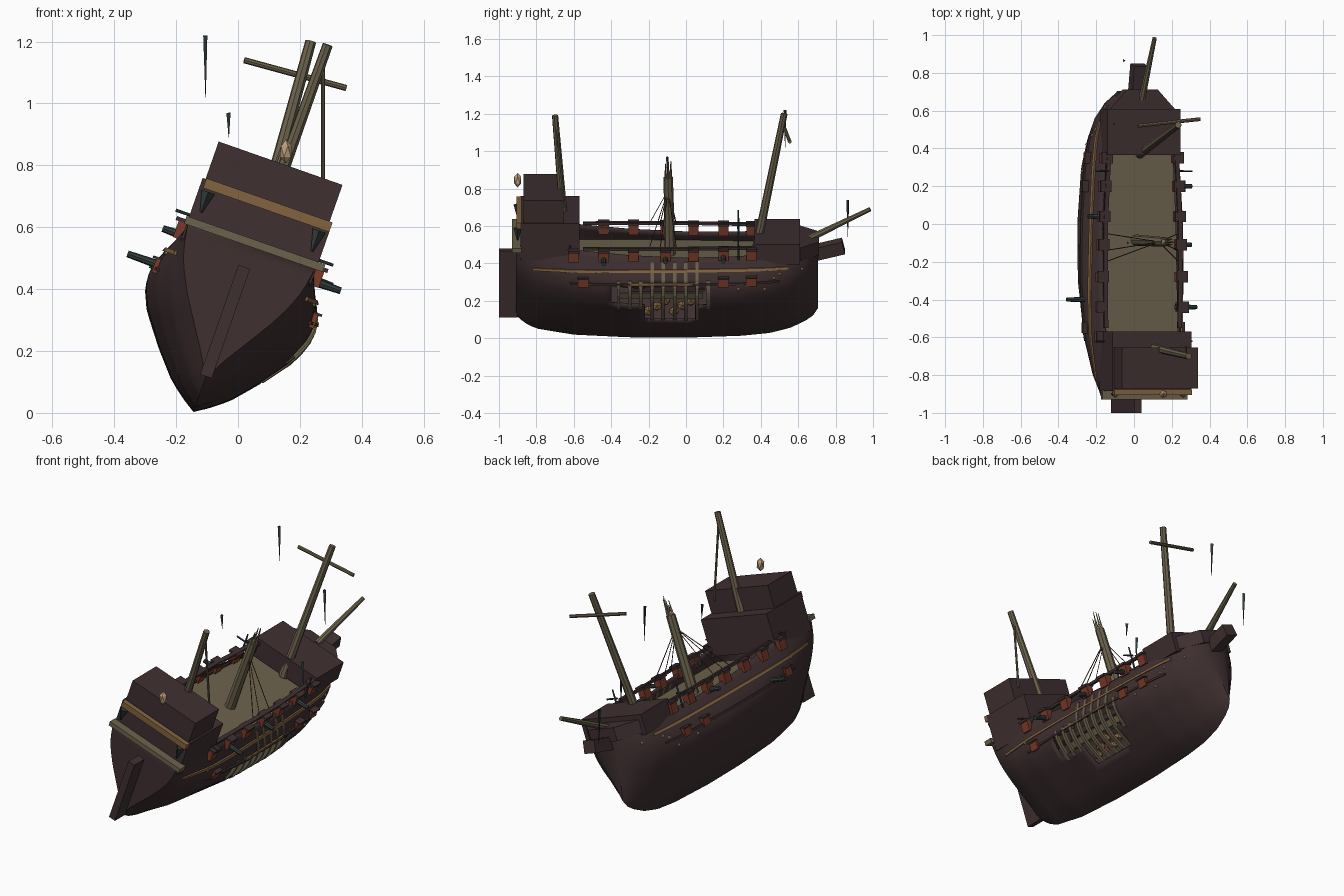
import bpy, bmesh, math, random
from mathutils import Matrix, Vector

if "Cube" in bpy.data.objects:
    bpy.data.objects.remove(bpy.data.objects["Cube"])

random.seed(4)
# Ship frame: keel line at the origin, rolled over to starboard
ROLL = Matrix.Translation((-0.145, 0, 0)) @ Matrix.Rotation(math.radians(19.3), 4, 'Y')
WORLD = Matrix.Identity(4)


def mat(name, c):
    m = bpy.data.materials.new(name)
    m.diffuse_color = (*c, 1)
    m.use_nodes = True
    m.node_tree.nodes["Principled BSDF"].inputs["Base Color"].default_value = m.diffuse_color
    return m


DARK = mat("dark hull wood", (0.050, 0.029, 0.030))
OLIVE = mat("weathered wood", (0.150, 0.124, 0.074))
BROWN = mat("brown trim", (0.225, 0.125, 0.050))
RED = mat("red port", (0.190, 0.042, 0.022))
TEAL = mat("dark teal iron", (0.032, 0.048, 0.048))
TAN = mat("pale tan", (0.50, 0.34, 0.20))
ROPE = mat("rope", (0.085, 0.040, 0.025))


def finish(bm, name, m, frame=ROLL, smooth=False):
    bmesh.ops.recalc_face_normals(bm, faces=bm.faces)
    me = bpy.data.meshes.new(name)
    bm.to_mesh(me)
    bm.free()
    ob = bpy.data.objects.new(name, me)
    bpy.context.collection.objects.link(ob)
    me.materials.append(m)
    ob.matrix_world = frame
    if smooth:
        bpy.context.view_layer.objects.active = ob
        bpy.ops.object.select_all(action='DESELECT')
        ob.select_set(True)
        bpy.ops.object.shade_smooth_by_angle(angle=math.radians(35))
    return ob


def box(name, lo, hi, m, taper=1.0, tilt=0.0):
    """Box by corners; taper narrows the +y end, tilt pitches it up."""
    bm = bmesh.new()
    bmesh.ops.create_cube(bm, size=1)
    lo, hi = Vector(lo), Vector(hi)
    for v in bm.verts:
        if v.co.y > 0:
            v.co.x *= taper
        v.co = Vector([a * b for a, b in zip(v.co, hi - lo)])
    bm.transform(Matrix.Translation((lo + hi) / 2) @ Matrix.Rotation(tilt, 4, 'X'))
    return finish(bm, name, m)


def rod(name, a, b, r1, r2, m, frame=ROLL, sides=8):
    a, b = Vector(a), Vector(b)
    d = b - a
    bm = bmesh.new()
    bmesh.ops.create_cone(bm, cap_ends=True, segments=sides, radius1=r1, radius2=r2, depth=d.length)
    bm.transform(Matrix.Translation((a + b) / 2) @ d.to_track_quat('Z', 'Y').to_matrix().to_4x4())
    return finish(bm, name, m, frame)


def ball(name, p, r, m, scale=(1, 1, 1), frame=ROLL):
    bm = bmesh.new()
    bmesh.ops.create_icosphere(bm, subdivisions=1, radius=r)
    bm.transform(Matrix.Translation(p) @ Matrix.Diagonal((*scale, 1)))
    return finish(bm, name, m, frame)


def interp(xs, ys, x):
    x = min(max(x, xs[0]), xs[-1])
    for i in range(len(xs) - 1):
        if x <= xs[i + 1]:
            t = (x - xs[i]) / (xs[i + 1] - xs[i])
            return ys[i] + (ys[i + 1] - ys[i]) * t


# Hull stations: y, keel height, top height, half breadth, blend to the end section
ST = [(-.91, .13, .58, .22, 1), (-.86, .085, .58, .23, .8), (-.8, .055, .58, .24, .5),
      (-.6, .02, .575, .268, .15), (-.3, .005, .545, .285, 0), (0, .003, .53, .285, 0),
      (.3, .014, .535, .265, 0), (.45, .03, .55, .24, .1), (.56, .06, .56, .21, .25),
      (.64, .10, .56, .165, .5), (.68, .13, .56, .12, .7), (.705, .17, .56, .06, .8)]
COL = list(zip(*ST))
V = [0, .13, .29, .49, .6, .68, .76, .83, 1]
MID = [.02, .34, .6, .88, .97, 1, .98, .93, .75]
END = [.03, .17, .38, .64, .76, .84, .9, .94, 1]


def station(y):
    return [interp(COL[0], c, y) for c in COL[1:]]


def half(y, w):
    k, t, b, e = station(y)
    v = (w - k) / (t - k)
    return b * (interp(V, MID, v) * (1 - e) + interp(V, END, v) * e)


# Hull shell with a ragged breach on the starboard side
YS = [-.91 + .03 * i for i in range(51)] + [.64, .66, .68, .695, .705]
ROWS = 20
bm = bmesh.new()
rings = []
for y in YS:
    k, t, b, e = station(y)
    pts = []
    for j in range(-ROWS, ROWS + 1):
        w = k + (t - k) * abs(j) / ROWS
        pts.append(bm.verts.new((math.copysign(half(y, w), j) if j else 0, y, w)))
    rings.append(pts)
for a, b in zip(rings, rings[1:]):
    for j in range(2 * ROWS):
        c = (a[j].co + b[j + 1].co) / 2
        lower = -.23 < c.y < .06 and .17 < c.z < .40
        upper = -.39 < c.y < .12 and .28 < c.z < .385
        if not (c.x > 0 and (lower or upper)):
            bm.faces.new((a[j], a[j + 1], b[j + 1], b[j]))
bm.faces.new(rings[0])
bm.faces.new(rings[-1])
hull = finish(bm, "hull", DARK, smooth=True)
sol = hull.modifiers.new("planking", 'SOLIDIFY')
sol.thickness, sol.offset = .012, -1


def wale(name, y0, y1, w0, w1, m, side, out=.008, thick=.014, n=24):
    """Plank that follows the hull side."""
    bm = bmesh.new()
    prev = None
    for i in range(n + 1):
        y = y0 + (y1 - y0) * i / n
        ring = [bm.verts.new((side * (half(y, w) + o), y, w)) for w, o in
                ((w0, out), (w1, out), (w1, out - thick), (w0, out - thick))]
        if prev:
            for q in range(4):
                bm.faces.new((prev[q], prev[(q + 1) % 4], ring[(q + 1) % 4], ring[q]))
        else:
            bm.faces.new(ring)
        prev = ring
    bm.faces.new(prev)
    return finish(bm, name, m)


for s in (1, -1):
    wale("trim_stripe", -.82, .55, .462, .476, BROWN, s)
    wale("middle_wale", -.62, .50, .395, .405, DARK, s)
    wale("bulwark_rail", -.55, .37, .572, .586, DARK, s, out=.006, thick=.022)
wale("brown_lower_wale", -.30, .05, .40, .41, BROWN, 1)

# Deck
bm = bmesh.new()
prev = None
for i in range(31):
    y = -.62 + 1.24 * i / 30
    h = half(y, .475) - .008
    cur = [bm.verts.new((s * h, y, .475)) for s in (-1, 1)]
    if prev:
        bm.faces.new((prev[0], prev[1], cur[1], cur[0]))
    prev = cur
finish(bm, "deck", OLIVE)

# Frames and loose planks inside the breach
for i in range(9):
    y = -.37 + .06 * i
    mid = -.25 < y < .07
    lo, hi = (.165, .51) if mid else (.25, .42)
    bm = bmesh.new()
    prev = None
    for j in range(9):
        w = lo + (hi - lo) * j / 8
        h = half(y, w) + .004
        cur = [bm.verts.new(p) for p in ((h, y, w), (h, y + .018, w),
                                         (h - .02, y + .018, w), (h - .02, y, w))]
        if prev:
            for q in range(4):
                bm.faces.new((prev[q], prev[(q + 1) % 4], cur[(q + 1) % 4], cur[q]))
        else:
            bm.faces.new(cur)
        prev = cur
    bm.faces.new(prev)
    finish(bm, "hull_rib", OLIVE)
wale("inner_plank", -.36, .09, .30, .335, OLIVE, 1, out=-.045)
wale("inner_plank", -.30, .10, .345, .375, DARK, 1, out=-.045)
for i in range(6):
    ball("cargo", (.17 + .01 * (i % 2), -.2 + .045 * i, .215 + .03 * (i % 3)), .03,
         BROWN, (1, 1, random.uniform(.8, 1.4)))

# Castles, beakhead and rudder
box("aft_castle", (-.222, -.885, .52), (.222, -.57, .727), DARK)
box("poop_cabin", (-.212, -.87, .72), (.212, -.655, .855), DARK)
box("forecastle", (-.205, .365, .49), (.205, .61, .602), DARK)
box("beak_deck", (-.19, .6, .50), (.19, .712, .575), DARK, taper=.45)
box("beak_block", (-.038, .66, .465), (.038, .845, .535), DARK, tilt=math.radians(14))
box("rudder", (-.02, -1.0, .125), (.02, -.90, .50), DARK)
box("stern_plank", (-.21, -.905, .697), (.222, -.88, .73), BROWN)
box("stern_beam", (-.23, -.93, .568), (.245, -.88, .594), OLIVE)
for s in (1, -1):
    rod("stern_bracket", (s * .19, -.9, .62), (s * .19, -.9, .69), .004, .022, TEAL, sides=4)
ball("stern_lantern", (.155, -.9, .845), .028, TAN, (.8, .8, 1.4), WORLD)

# Masts, yard and bowsprit
rod("fore_mast", (.03, .37, .45), (.235, .525, 1.20), .024, .018, OLIVE, WORLD)
rod("mizzen_mast", (.10, -.655, .66), (.29, -.70, 1.19), .022, .017, OLIVE, WORLD)
rod("mizzen_stay", (.275, -.69, 1.14), (.275, -.65, .70), .006, .006, OLIVE, WORLD)
rod("fore_yard", (.02, .52, 1.14), (.35, .555, 1.05), .01, .01, OLIVE, WORLD)
rod("main_mast_stump", (0, -.085, .42), (.165, -.095, .86), .03, .025, OLIVE, WORLD)
for i in range(6):
    a = i * math.tau / 6
    p = Vector((.16 + .016 * math.cos(a), -.095 + .016 * math.sin(a), .84))
    rod("mast_splinter", p, p + Vector((.035, 0, random.uniform(.06, .12))), .009, .002, OLIVE, WORLD, 4)
ball("mast_break", (.163, -.095, .86), .024, TAN, (.8, .8, 1.1), WORLD)
rod("bowsprit", (0, .66, .565), (.012, .985, .735), .019, .012, OLIVE)

# Shrouds
for s in (1, -1):
    for y in (-.2, -.14, -.05):
        rod("shroud", (0, -.095, .84), (s * .205, y, .57), .0025, .0025, ROPE, sides=4)

# Gun ports with lids, along the rail and lower down
for s in (1, -1):
    for y in (-.6, -.44, -.28, -.11, .04, .2, .35):
        u = half(y, .53) * s
        box("rail_port", (u - .02, y - .027, .515), (u + .02, y + .027, .57), RED)
        box("rail_port_lid", (u - .03, y - .03, .57), (u + .03, y + .03, .583), DARK)
    for y in (-.55, .2, .35):
        u = half(y, .4) * s
        box("lower_port", (u - .012, y - .028, .385), (u + .012, y + .028, .43), RED)
        box("lower_port_lid", (u - .022, y - .03, .43), (u + .022, y + .03, .438), DARK)

# Cannons and small iron swivels
for s, y, w, reach in ((-1, -.4, .415, .37), (1, .2, .535, .29), (1, -.11, .53, .29),
                       (1, -.44, .53, .32), (-1, .04, .53, .29)):
    rod("cannon", (s * .2, y, w), (s * reach, y, w), .016, .011, TEAL)
for s in (1, -1):
    for y in (-.62, .28):
        rod("swivel_post", (s * .215, y, .52), (s * .215, y, .65), .006, .004, TEAL, sides=6)
        rod("swivel_arm", (s * .2, y, .60), (s * .27, y, .60), .005, .005, TEAL, sides=6)

# Barnacles
for s in (1, -1):
    for y, w in ((.28, .37), (.47, .42), (.5, .44), (.42, .36), (-.63, .46), (.62, .45)):
        ball("barnacle", (s * half(y, w), y, w), .009, TAN)

# Hanging torn strips
for x, y, z0, z1 in ((-.105, .53, 1.02, 1.22), (-.03, -.1, .89, .97),
                     (-.05, .865, .54, .74), (.22, .28, .48, .62)):
    rod("torn_strip", (x, y, z0), (x - .003, y, z1), .001, .009, TEAL, WORLD, 3)
